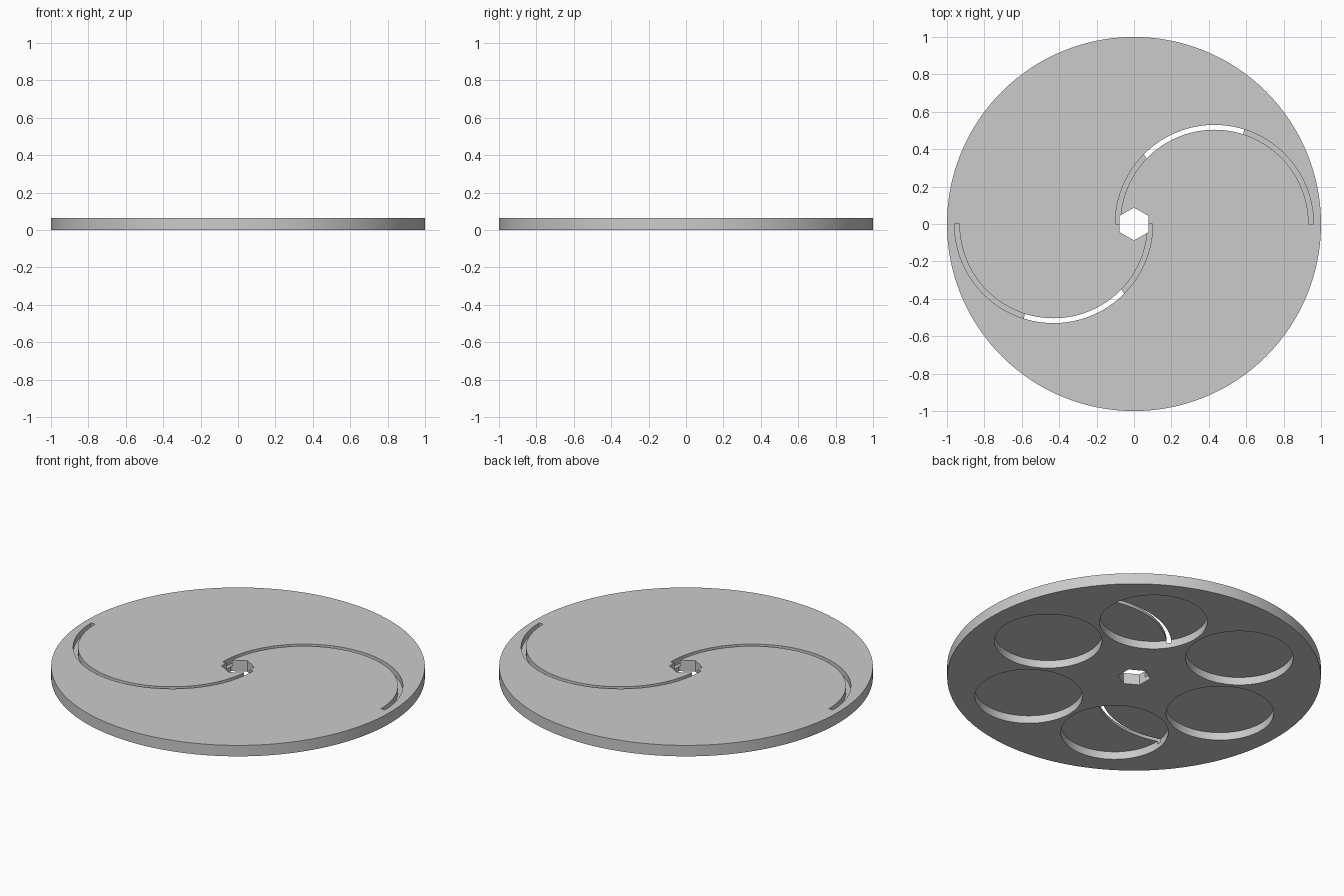
import bpy
import bmesh
from math import cos, sin, pi, radians
from mathutils import Vector

cube = bpy.data.objects.get("Cube")
if cube:
    bpy.data.objects.remove(cube, do_unlink=True)

HEIGHT = 0.065
POCKET_TOP = 0.046
SLOT_FLOOR = 0.028

grey = bpy.data.materials.new("plain grey")
grey.use_nodes = True
colour = (0.6, 0.6, 0.6, 1)
grey.diffuse_color = colour
grey.node_tree.nodes["Principled BSDF"].inputs["Base Color"].default_value = colour


def arc(cx, cy, radius, start, sweep, steps):
    """Points along a circular arc, both ends included."""
    return [(cx + radius * cos(start + sweep * i / steps),
             cy + radius * sin(start + sweep * i / steps)) for i in range(steps + 1)]


def circle(cx, cy, radius, sides, start=0):
    return arc(cx, cy, radius, start, 2 * pi, sides)[:-1]


def prism(name, outline, bottom, top):
    """Extrude a flat outline straight up."""
    bm = bmesh.new()
    face = bm.faces.new([bm.verts.new((x, y, bottom)) for x, y in outline])
    raised = bmesh.ops.extrude_face_region(bm, geom=[face])["geom"]
    bmesh.ops.translate(bm, vec=Vector((0, 0, top - bottom)),
                        verts=[v for v in raised if isinstance(v, bmesh.types.BMVert)])
    bmesh.ops.recalc_face_normals(bm, faces=bm.faces[:])
    mesh = bpy.data.meshes.new(name)
    bm.to_mesh(mesh)
    bm.free()
    mesh.materials.append(grey)
    obj = bpy.data.objects.new(name, mesh)
    bpy.context.collection.objects.link(obj)
    return obj


# Round plate
disc = prism("disc", circle(0, 0, 1, 128), 0, HEIGHT)

# Hexagonal shaft hole through the middle
cutters = [prism("hub_cutter", circle(0, 0, 0.088, 6, pi / 2), -0.1, 0.2)]

# Six round pockets in the underside
for i in range(6):
    a = radians(60 * i)
    cutters.append(prism("pocket_cutter", circle(0.6 * cos(a), 0.6 * sin(a), 0.288, 64),
                         -0.1, POCKET_TOP))

# Two half-circle grooves in the top, which break into two of the pockets
for side in (1, -1):
    outline = arc(0.43, 0, 0.53, 0, pi, 48) + arc(0.43, 0, 0.504, pi, -pi, 48)
    cutters.append(prism("groove_cutter", [(side * x, side * y) for x, y in outline],
                         SLOT_FLOOR, 0.2))

for cutter in cutters:
    cutter.hide_render = True
    mod = disc.modifiers.new(cutter.name, "BOOLEAN")
    mod.operation = "DIFFERENCE"
    mod.solver = "EXACT"
    mod.object = cutter

# Bake the cuts and remove the cutters
graph = bpy.context.evaluated_depsgraph_get()
cut_mesh = bpy.data.meshes.new_from_object(disc.evaluated_get(graph))
disc.modifiers.clear()
disc.data = cut_mesh
for cutter in cutters:
    bpy.data.objects.remove(cutter, do_unlink=True)

# Smooth the round walls, keep the rims sharp
bpy.ops.object.select_all(action="DESELECT")
disc.select_set(True)
bpy.context.view_layer.objects.active = disc
bpy.ops.object.shade_smooth_by_angle(angle=radians(30))
